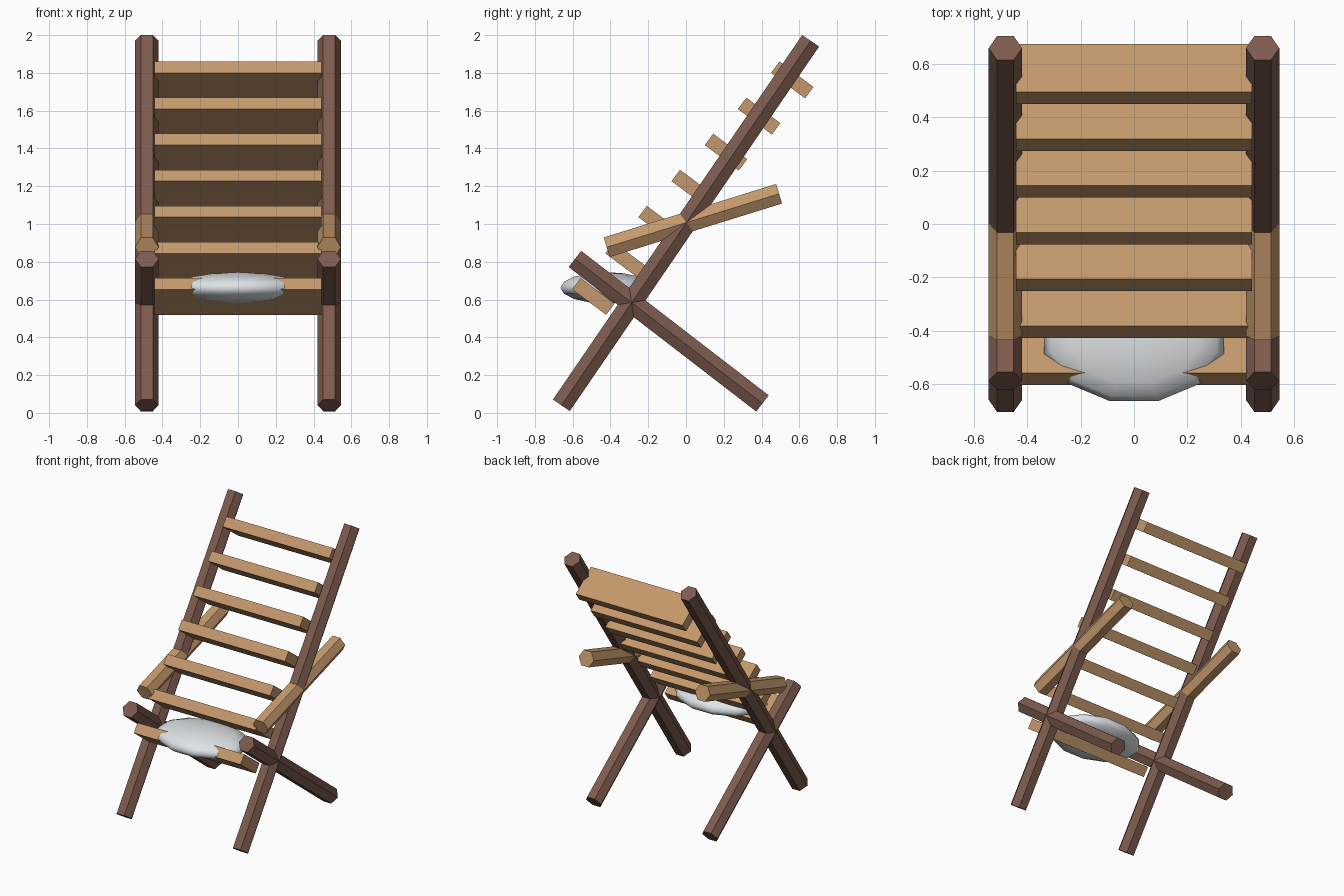
import bpy
import bmesh
from math import cos, sin, pi, atan2
from mathutils import Vector

if "Cube" in bpy.data.objects:
    bpy.data.objects.remove(bpy.data.objects["Cube"], do_unlink=True)


def make_material(name, rgb):
    mat = bpy.data.materials.new(name)
    mat.use_nodes = True
    mat.diffuse_color = (*rgb, 1)
    mat.node_tree.nodes["Principled BSDF"].inputs["Base Color"].default_value = (*rgb, 1)
    return mat


dark_wood = make_material("dark wood", (0.205, 0.105, 0.076))
light_wood = make_material("light wood", (0.55, 0.314, 0.147))
pale_cloth = make_material("pale cloth", (0.73, 0.77, 0.80))


def finish(bm, name, mat):
    bmesh.ops.recalc_face_normals(bm, faces=bm.faces)
    mesh = bpy.data.meshes.new(name)
    bm.to_mesh(mesh)
    bm.free()
    mesh.materials.append(mat)
    obj = bpy.data.objects.new(name, mesh)
    bpy.context.collection.objects.link(obj)
    return obj


def hex_pole(name, x, start, end, mat, radius=0.0625):
    """Six-sided pole between two (y, z) points, with corners facing sideways."""
    a, b = Vector((x, *start)), Vector((x, *end))
    side = Vector((1, 0, 0))
    across = (b - a).normalized().cross(side)
    bm = bmesh.new()
    ring = [bm.verts.new(a + radius * (side * cos(i * pi / 3) + across * sin(i * pi / 3)))
            for i in range(6)]
    cap = bm.faces.new(ring)
    grown = bmesh.ops.extrude_face_region(bm, geom=[cap], use_keep_orig=True)
    top = [g for g in grown["geom"] if isinstance(g, bmesh.types.BMVert)]
    bmesh.ops.translate(bm, verts=top, vec=b - a)
    return finish(bm, name, mat)


# Side frames: long back pole, crossing leg and armrest on each side
for side_name, x in (("left", 0.4825), ("right", -0.4825)):
    hex_pole(side_name + "_back_pole", x, (-0.66, 0.04), (0.66, 1.97), dark_wood)
    hex_pole(side_name + "_crossing_leg", x, (-0.588, 0.815), (0.405, 0.05), dark_wood)
    hex_pole(side_name + "_armrest", x, (-0.42, 0.877), (0.493, 1.16), light_wood)

# Slats: seven tilted boards stepping down the back
for k in range(7):
    bm = bmesh.new()
    bmesh.ops.create_cube(bm, size=1)
    bmesh.ops.scale(bm, verts=bm.verts, vec=(0.886, 0.225, 0.075))
    slat = finish(bm, f"slat_{k + 1}", light_wood)
    slat.location = (0, 0.5625 - 0.1755 * k, 1.7625 - 0.191 * k)
    slat.rotation_euler.x = -atan2(0.6, 0.8)

# Seat cushion: flattened faceted ball around the lowest slat
bm = bmesh.new()
bmesh.ops.create_uvsphere(bm, u_segments=12, v_segments=8, radius=1)
for v in bm.verts:
    px, py = v.co.x, v.co.y
    turn = pi / 12
    v.co.x = 0.35 * (px * cos(turn) - py * sin(turn))
    v.co.y = 0.253 * (px * sin(turn) + py * cos(turn))
    v.co.z *= 0.083
for f in bm.faces:
    f.smooth = True
cushion = finish(bm, "seat_cushion", pale_cloth)
cushion.location = (0, -0.42, 0.662)
